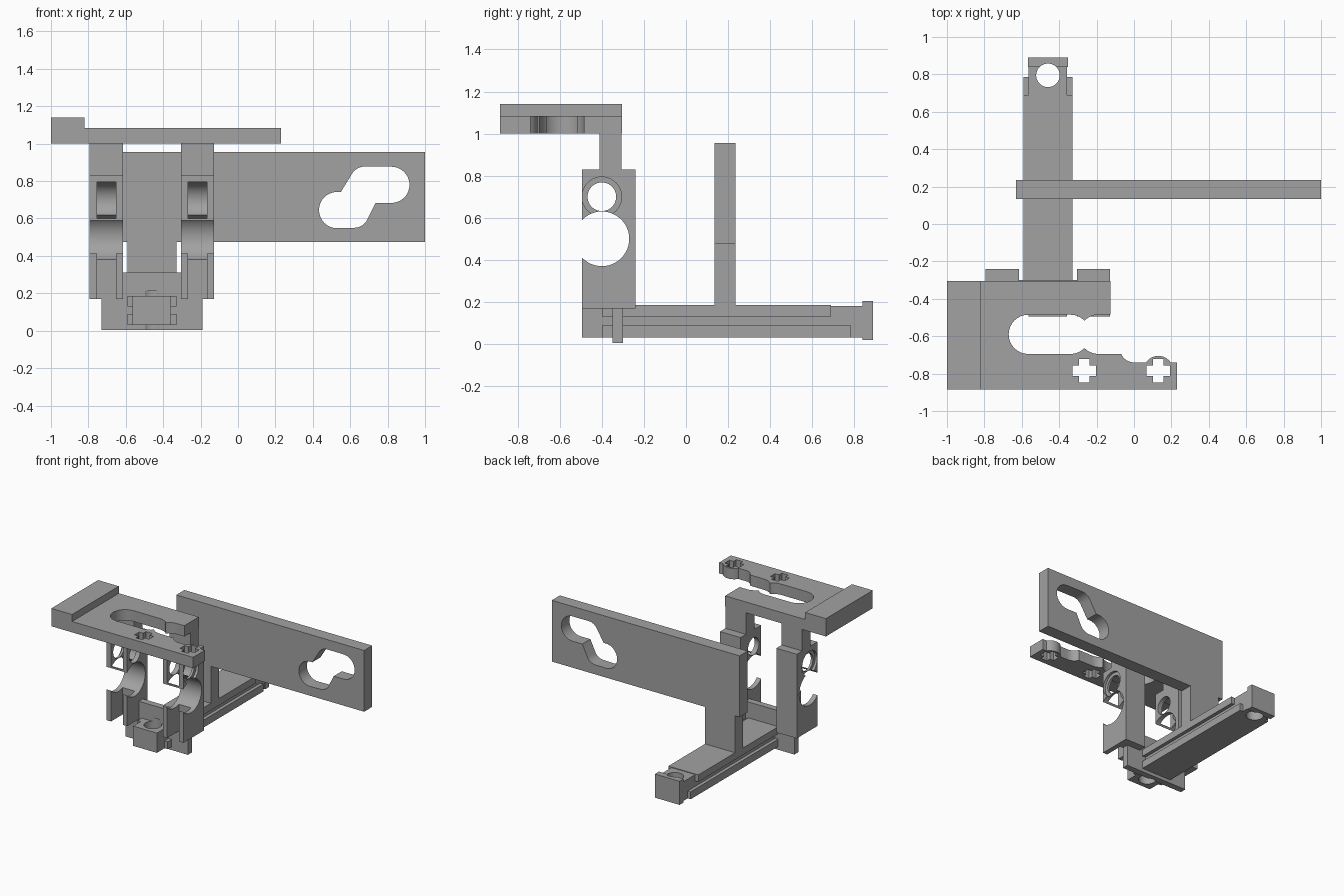
import bpy, bmesh, math
from mathutils import Vector

if "Cube" in bpy.data.objects:
    bpy.data.objects.remove(bpy.data.objects["Cube"], do_unlink=True)

grey = bpy.data.materials.new("plain_grey")
grey.use_nodes = True
COLOUR = (0.36, 0.36, 0.36, 1)
grey.diffuse_color = COLOUR
grey.node_tree.nodes["Principled BSDF"].inputs["Base Color"].default_value = COLOUR

MID = -0.46  # centre line of rail and clamp


def arc(cx, cy, r, start, end, n=16):
    angles = [math.radians(start + (end - start) * i / n) for i in range(n + 1)]
    return [(cx + r * math.cos(a), cy + r * math.sin(a)) for a in angles]


def circle(cx, cy, r):
    return arc(cx, cy, r, 0, 360, 48)[:-1]


def rect(a0, a1, b0, b1):
    return [(a0, b0), (a1, b0), (a1, b1), (a0, b1)]


def capsule(x0, x1, y, r):
    return arc(x1, y, r, -90, 90) + arc(x0, y, r, 90, 270)


def prism(name, outline, axis, lo, hi):
    """Extrude a flat outline along an axis from lo to hi."""
    place = {"x": lambda a, b, h: (h, a, b),
             "y": lambda a, b, h: (a, h, b),
             "z": lambda a, b, h: (a, b, h)}[axis]
    bm = bmesh.new()
    face = bm.faces.new([bm.verts.new(place(a, b, lo)) for a, b in outline])
    ext = bmesh.ops.extrude_face_region(bm, geom=[face])
    verts = [v for v in ext["geom"] if isinstance(v, bmesh.types.BMVert)]
    bmesh.ops.translate(bm, verts=verts, vec=Vector(place(0, 0, hi - lo)))
    bmesh.ops.recalc_face_normals(bm, faces=bm.faces)
    mesh = bpy.data.meshes.new(name)
    bm.to_mesh(mesh)
    bm.free()
    mesh.materials.append(grey)
    obj = bpy.data.objects.new(name, mesh)
    bpy.context.collection.objects.link(obj)
    return obj


def select(obj):
    bpy.ops.object.select_all(action="DESELECT")
    obj.select_set(True)
    bpy.context.view_layer.objects.active = obj


def cut(obj, outline, axis, lo, hi):
    cutter = prism("cutter", outline, axis, lo, hi)
    mod = obj.modifiers.new("cut", "BOOLEAN")
    mod.operation, mod.solver, mod.object = "DIFFERENCE", "EXACT", cutter
    select(obj)
    bpy.ops.object.modifier_apply(modifier=mod.name)
    bpy.data.objects.remove(cutter, do_unlink=True)


parts = []


def part(*args):
    obj = prism(*args)
    parts.append(obj)
    return obj


# Long upright plate with a stepped slot, on a stem
plate = part("slotted_plate", rect(-0.63, 1, 0.475, 0.955), "y", 0.135, 0.235)
slot = (arc(0.53, 0.645, 0.097, 270, 90) + [(0.55, 0.742)]
        + arc(0.68, 0.795, 0.083, 150, 90, 8)
        + arc(0.82, 0.78, 0.097, 90, -90) + [(0.735, 0.683)]
        + arc(0.62, 0.63, 0.08, -30, -90, 8))
cut(plate, slot, "y", 0, 0.4)
part("plate_stem", rect(-0.59, -0.33, 0.18, 0.475), "y", 0.135, 0.235)

# Grooved rail, mirrored profile
half = [(0.13, 0.03), (0.13, 0.088), (0.103, 0.088), (0.103, 0.13), (0.13, 0.13), (0.13, 0.185)]
profile = [(MID + x, z) for x, z in half] + [(MID - x, z) for x, z in reversed(half)]
rail = part("grooved_rail", profile, "y", -0.4, 0.69)
tongue = part("rail_tongue", rect(MID - 0.13, MID + 0.13, 0.03, 0.088), "y", 0.68, 0.785)

# Blocks at the rail ends
neck = part("back_neck", rect(MID - 0.103, MID + 0.103, 0.03, 0.18), "y", 0.68, 0.85)
lip = part("back_lip", rect(MID - 0.107, MID + 0.107, 0.02, 0.205), "y", 0.84, 0.89)
front = part("front_block", rect(MID - 0.103, MID + 0.103, 0.03, 0.185), "y", -0.495, -0.34)

# Cross wall between the clamp legs, with a wider foot
wall = part("cross_wall", [(-0.73, 0.004), (-0.19, 0.004), (-0.19, 0.17), (-0.3, 0.17),
                           (-0.3, 0.31), (-0.62, 0.31), (-0.62, 0.17), (-0.73, 0.17)],
            "y", -0.35, -0.3)

# Vertical pin holes
for obj in (rail, front, wall):
    cut(obj, circle(MID, -0.4, 0.063), "z", -0.1, 0.215)
for obj in (neck, lip, tongue):
    cut(obj, circle(MID, 0.795, 0.063), "z", -0.1, 0.4)

# Clamp legs with posts
for name, s in (("right", -1), ("left", 1)):
    def span(a, b):
        return sorted((MID + s * a, MID + s * b))
    leg = part(name + "_clamp_leg", rect(-0.495, -0.24, 0.17, 0.83), "x", *span(0.155, 0.333))
    part(name + "_post", rect(-0.41, -0.307, 0.82, 1.01), "x", *span(0.155, 0.333))
    cut(leg, circle(-0.4, 0.5, 0.13), "x", -1, 0.2)
    cut(leg, circle(-0.4, 0.7, 0.068), "x", -1, 0.2)
    cut(leg, circle(-0.4, 0.7, 0.094), "x", *span(0.313, 0.4))
    # Inner slots opening to the front
    cut(leg, rect(-0.6, -0.35, 0.1, 0.45), "x", *span(0.192, 0.295))
    pocket = [(-0.6, 0.6)] + arc(-0.4, 0.697, 0.097, -90, 90) + [(-0.6, 0.794)]
    cut(leg, pocket, "x", *span(0.192, 0.295))

# Top plate with hooked arm
outline = ([(-0.83, -0.885), (0.23, -0.885), (0.23, -0.74)]
           + arc(0.13, -0.785, 0.08, 34, 146, 12) + [(0.01, -0.74)]
           + arc(0.0, -0.665, 0.075, 270, 204, 8)
           + [(-0.126, -0.695), (-0.126, -0.305), (-0.83, -0.305)])
top = part("top_plate", outline, "z", 1.0, 1.085)
cut(top, capsule(-0.565, -0.34, -0.59, 0.105), "z", 0.9, 1.2)
cut(top, capsule(-0.19, -0.12, -0.59, 0.105), "z", 0.9, 1.2)
for x in (-0.265, 0.13):
    cut(top, rect(x - 0.063, x + 0.063, -0.814, -0.756), "z", 0.9, 1.2)
    cut(top, rect(x - 0.028, x + 0.028, -0.848, -0.722), "z", 0.9, 1.2)
part("raised_end", rect(-1, -0.82, -0.885, -0.305), "z", 1.0, 1.14)

for obj in parts:
    select(obj)
    bpy.ops.object.shade_smooth_by_angle(angle=math.radians(30))
